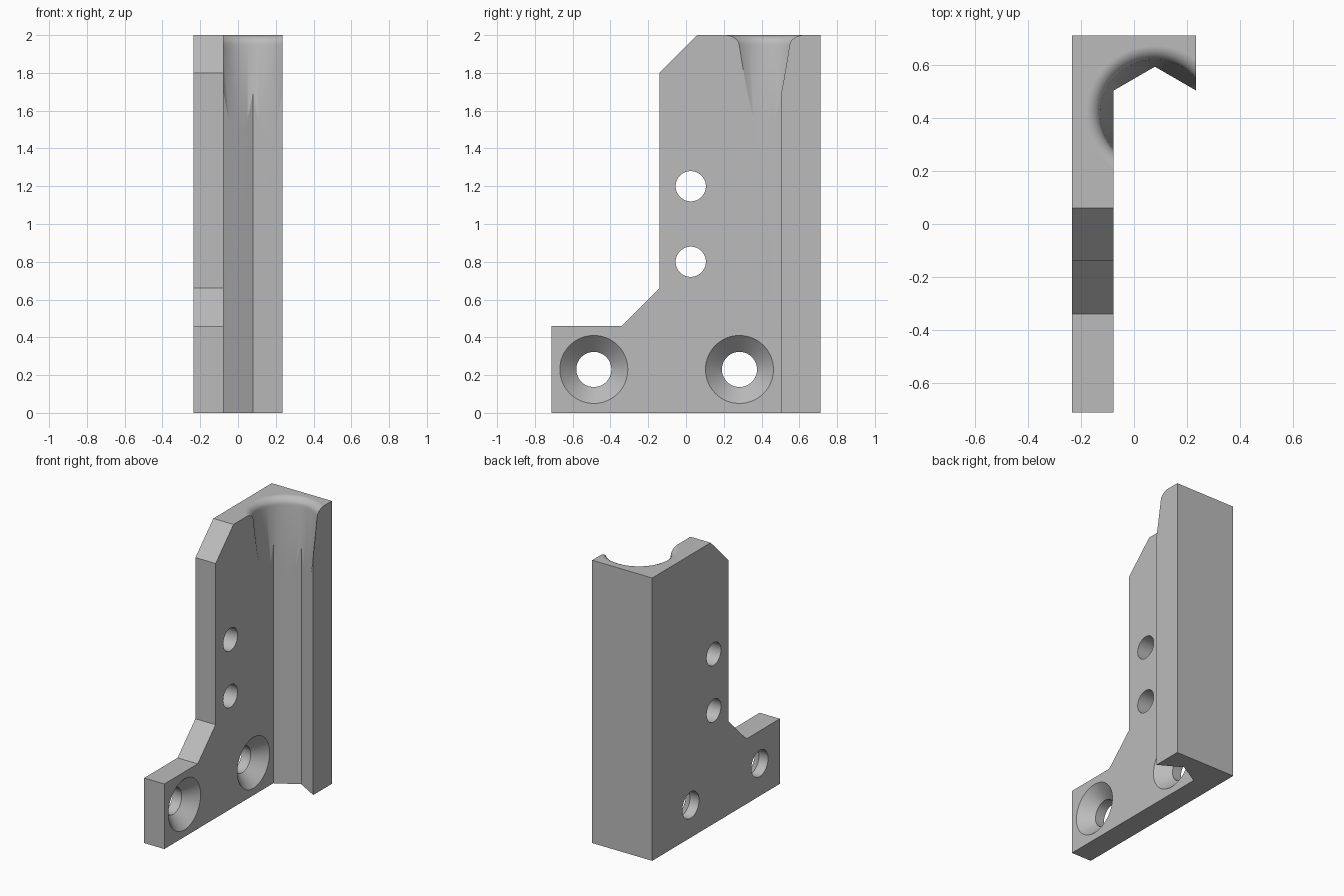
import bpy, bmesh, math
from mathutils import Matrix, Vector

if "Cube" in bpy.data.objects:
    bpy.data.objects.remove(bpy.data.objects["Cube"], do_unlink=True)

grey = bpy.data.materials.new("plain grey")
grey.use_nodes = True
grey.diffuse_color = (0.5, 0.5, 0.5, 1)
grey.node_tree.nodes["Principled BSDF"].inputs["Base Color"].default_value = (0.5, 0.5, 0.5, 1)


def make_object(name, bm):
    bmesh.ops.recalc_face_normals(bm, faces=bm.faces)
    mesh = bpy.data.meshes.new(name)
    bm.to_mesh(mesh)
    bm.free()
    mesh.materials.append(grey)
    obj = bpy.data.objects.new(name, mesh)
    bpy.context.collection.objects.link(obj)
    return obj


def prism(name, points, direction):
    """Extrude a flat outline of 3D points along a direction."""
    bm = bmesh.new()
    face = bm.faces.new([bm.verts.new(p) for p in points])
    result = bmesh.ops.extrude_face_region(bm, geom=[face], use_keep_orig=True)
    verts = [v for v in result["geom"] if isinstance(v, bmesh.types.BMVert)]
    bmesh.ops.translate(bm, verts=verts, vec=direction)
    return make_object(name, bm)


def lathe(name, profile, matrix, sides=64):
    """Revolve (radius, height) points about z, cap both ends, then place."""
    bm = bmesh.new()
    rings = []
    for r, h in profile:
        angles = [2 * math.pi * i / sides for i in range(sides)]
        rings.append([bm.verts.new((r * math.cos(a), r * math.sin(a), h)) for a in angles])
    for low, high in zip(rings, rings[1:]):
        for i in range(sides):
            j = (i + 1) % sides
            bm.faces.new((low[i], low[j], high[j], high[i]))
    bm.faces.new(rings[0])
    bm.faces.new(rings[-1])
    bm.transform(matrix)
    return make_object(name, bm)


def cut(target, cutter):
    cutter.hide_render = True
    mod = target.modifiers.new("cut", "BOOLEAN")
    mod.operation = "DIFFERENCE"
    mod.solver = "EXACT"
    mod.object = cutter
    bpy.ops.object.select_all(action="DESELECT")
    bpy.context.view_layer.objects.active = target
    target.select_set(True)
    bpy.ops.object.modifier_apply(modifier=mod.name)
    bpy.data.objects.remove(cutter, do_unlink=True)


# Hook-shaped section with a V groove, extruded to full height
LEFT, FACE, RIGHT, END, GROOVE = -0.235, -0.077, 0.235, 0.713, 0.505
AXIS_X, AXIS_Y = 0.079, 0.415
section = [(LEFT, -END), (FACE, -END), (FACE, GROOVE), (AXIS_X, 0.595),
           (RIGHT, GROOVE), (RIGHT, END), (LEFT, END)]
bracket = prism("bracket", [(x, y, 0) for x, y in section], Vector((0, 0, 2)))

# Front outline: foot, sloped step and chamfered top corner
removed = [(-1, 0.46), (-0.34, 0.46), (-0.14, 0.66), (-0.14, 1.8), (0.16, 2.1), (-1, 2.1)]
cut(bracket, prism("outline_cutter", [(-0.5, y, z) for y, z in removed], Vector((1, 0, 0))))

# Plain cross holes
turn = Matrix.Rotation(math.pi / 2, 4, "Y")
for z in (0.8, 1.2):
    place = Matrix.Translation((0, 0.025, z)) @ turn
    cut(bracket, lathe("cross_hole_cutter", [(0.08, -0.4), (0.08, 0.1)], place))

# Countersunk mounting holes
for y in (-0.488, 0.283):
    place = Matrix.Translation((FACE, y, 0.23)) @ turn
    profile = [(0.093, -0.3), (0.093, -0.087), (0.18, 0), (0.2, 0.02)]
    cut(bracket, lathe("countersink_cutter", profile, place))

# Tapered lead-in with a rounded lip at the top of the groove
lip, top_radius = 0.055, 0.205
profile = [(0.144, 1.34), (top_radius, 2 - lip)]
for i in range(1, 9):
    a = math.radians(6 + 84 * i / 8)
    profile.append((top_radius + lip * (1 - math.cos(a)), 2 - lip + lip * math.sin(a)))
profile.append((top_radius + lip, 2.05))
cut(bracket, lathe("lead_in_cutter", profile, Matrix.Translation((AXIS_X, AXIS_Y, 0)), 96))

# Smooth the round surfaces and keep the edges crisp
bpy.ops.object.shade_smooth_by_angle(angle=math.radians(20))
weighted = bracket.modifiers.new("weighted normals", "WEIGHTED_NORMAL")
weighted.keep_sharp = True
